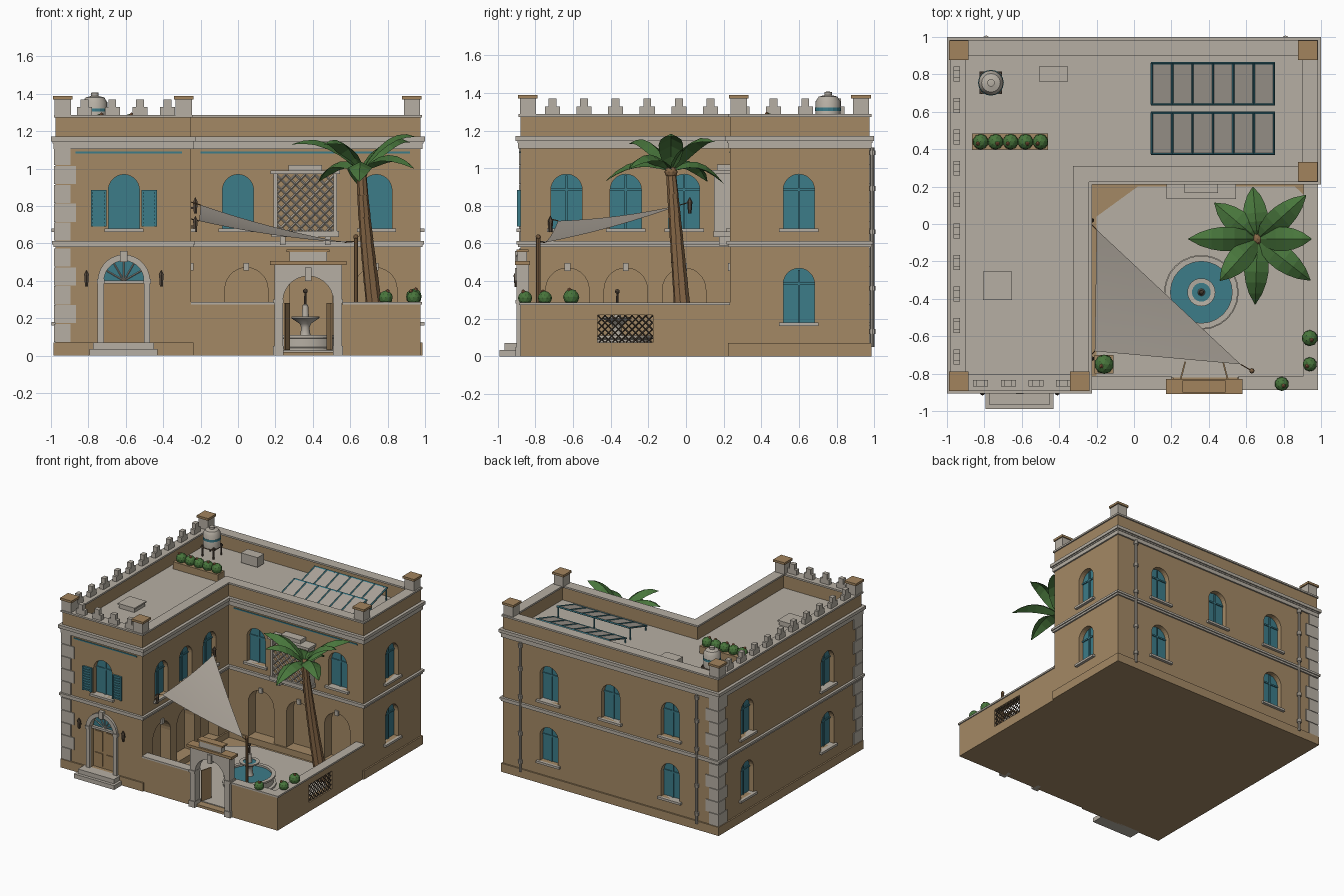
import bpy, bmesh, math
from mathutils import Vector, Matrix

if "Cube" in bpy.data.objects:
    bpy.data.objects.remove(bpy.data.objects["Cube"])

def material(name, *rgb):
    m = bpy.data.materials.new(name)
    m.use_nodes = True
    m.diffuse_color = (*rgb, 1)
    m.node_tree.nodes["Principled BSDF"].inputs["Base Color"].default_value = (*rgb, 1)
    return m

WALL = material("sand wall", .37, .25, .13)
STONE = material("pale stone", .47, .43, .37)
TEAL = material("teal", .045, .2, .25)
WOOD = material("warm wood", .36, .23, .11)
LEAF = material("leaf green", .065, .18, .045)
BARK = material("bark", .23, .13, .06)
METAL = material("dark bronze", .09, .065, .045)
CLOTH = material("grey cloth", .42, .38, .33)
FLOWER = material("terracotta", .35, .15, .07)

# wall planes: fixed axis, outward sign, offset
W, S, E, N, XI, YI = -.975, -.88, .975, .975, -.25, .235
FRONT, BACK, LEFT, RIGHT = (1, -1, S), (1, 1, N), (0, 1, E), (0, -1, W)
COURT_W, COURT_N, GARDEN = (0, 1, XI), (1, -1, YI), (0, 1, E)

def at(f, u, d, z):
    v = f[2] + f[1] * d
    return Vector((u, v, z)) if f[0] else Vector((v, u, z))

class Part:
    def __init__(self, name, mat):
        self.name, self.mat, self.bm = name, mat, bmesh.new()
    def box(self, x0, x1, y0, y1, z0, z1):
        m = Matrix.Translation(((x0 + x1) / 2, (y0 + y1) / 2, (z0 + z1) / 2))
        bmesh.ops.create_cube(self.bm, size=1, matrix=m @ Matrix.Diagonal((x1 - x0, y1 - y0, z1 - z0, 1)))
    def fbox(self, f, u, w, d0, d1, z0, z1):
        a, b = at(f, u - w / 2, d0, z0), at(f, u + w / 2, d1, z1)
        self.box(min(a.x, b.x), max(a.x, b.x), min(a.y, b.y), max(a.y, b.y), z0, z1)
    def prism(self, pts, vec):
        face = self.bm.faces.new([self.bm.verts.new(p) for p in pts])
        new = bmesh.ops.extrude_face_region(self.bm, geom=[face], use_keep_orig=True)["geom"]
        bmesh.ops.translate(self.bm, vec=vec, verts=[v for v in new if isinstance(v, bmesh.types.BMVert)])
    def fprism(self, f, pts, d0, d1):
        self.prism([at(f, u, d0, z) for u, z in pts], at(f, 0, d1, 0) - at(f, 0, d0, 0))
    def rod(self, a, b, r0, r1=None, seg=8):
        a, b = Vector(a), Vector(b)
        m = Matrix.Translation((a + b) / 2) @ (b - a).to_track_quat('Z', 'Y').to_matrix().to_4x4()
        bmesh.ops.create_cone(self.bm, cap_ends=True, segments=seg, radius1=r0,
                              radius2=r0 if r1 is None else r1, depth=(b - a).length, matrix=m)
    def ball(self, c, r, sub=2):
        bmesh.ops.create_icosphere(self.bm, subdivisions=sub, radius=r, matrix=Matrix.Translation(c))
    def lathe(self, x, y, profile, seg=24):
        vs = [self.bm.verts.new((x + r, y, z)) for r, z in profile]
        es = [self.bm.edges.new(p) for p in zip(vs, vs[1:])]
        bmesh.ops.spin(self.bm, geom=vs + es, cent=(x, y, 0), axis=(0, 0, 1), angle=math.tau, steps=seg)
        bmesh.ops.remove_doubles(self.bm, verts=self.bm.verts, dist=1e-5)
    def ring(self, o_out, o_in, z0, z1):
        loops = [[self.bm.verts.new((x, y, z)) for x, y in ell(o)]
                 for o, z in ((o_out, z0), (o_out, z1), (o_in, z1), (o_in, z0))]
        for a, b in zip(loops, loops[1:] + loops[:1]):
            for i in range(6):
                self.bm.faces.new((a[i], a[i - 1], b[i - 1], b[i]))
    def lattice(self, f, u0, u1, z0, z1, d, step, r):
        w, h = u1 - u0, z1 - z0
        for i in range(1, int((w + h) / step) + 1):
            c = i * step
            a, b = max(0, c - h), min(w, c)
            if b - a > .005:
                for s in (1, -1):
                    p = [(u0 + t if s > 0 else u1 - t, z0 + c - t) for t in (a, b)]
                    self.rod(at(f, p[0][0], d, p[0][1]), at(f, p[1][0], d, p[1][1]), r, seg=4)
    def done(self, smooth=False):
        bmesh.ops.recalc_face_normals(self.bm, faces=self.bm.faces)
        me = bpy.data.meshes.new(self.name)
        self.bm.to_mesh(me)
        self.bm.free()
        me.materials.append(self.mat)
        ob = bpy.data.objects.new(self.name, me)
        bpy.context.collection.objects.link(ob)
        if smooth:
            bpy.ops.object.select_all(action='DESELECT')
            ob.select_set(True)
            bpy.context.view_layer.objects.active = ob
            bpy.ops.object.shade_smooth_by_angle(angle=math.radians(40))
        return ob

def ell(o):
    return [(W - o, S - o), (XI + o, S - o), (XI + o, YI - o), (E + o, YI - o), (E + o, N + o), (W - o, N + o)]

def arc(u, z, r, n=14):
    return [(u + r * math.cos(math.pi * i / n), z + r * math.sin(math.pi * i / n)) for i in range(n + 1)]

def arch(u, z0, zs, r):
    return [(u - r, z0), (u + r, z0)] + arc(u, zs, r)

# main walls with window, niche and door recesses
UP, LOW = .68, .18
windows = [(FRONT, -.61, UP), (COURT_N, 0, UP), (COURT_N, .74, UP), (LEFT, .6, UP), (LEFT, .6, LOW)]
windows += [(COURT_W, y, UP) for y in (-.635, -.32, -.01)]
windows += [(BACK, x, UP) for x in (.56, 0, -.54)] + [(BACK, x, LOW) for x in (.56, -.54)]
windows += [(RIGHT, y, z) for y in (.6, -.44) for z in (UP, LOW)]
niches = [(COURT_N, x) for x in (.045, .39, .735)] + [(COURT_W, y) for y in (-.63, -.32, -.01)]
DOOR = -.61
body, cut = Part("main_walls", WALL), Part("wall_cutter", WALL)
body.prism([(x, y, 0) for x, y in ell(0)], (0, 0, 1.16))
glass, sills, keys = Part("window_panes", TEAL), Part("window_sills", STONE), Part("arch_keystones", STONE)
for f, u, z in windows:
    cut.fprism(f, arch(u, z, z + .205, .083), -.05, .03)
    glass.fprism(f, arch(u, z, z + .205, .085), -.052, -.04)
    glass.fbox(f, u, .012, -.045, -.032, z, z + .28)
    glass.fbox(f, u, .166, -.045, -.032, z + .2, z + .212)
    sills.fbox(f, u, .21, -.045, .022, z - .018, z)
for f, u in niches:
    cut.fprism(f, arch(u, .07, .355, .115), -.09, .03)
    keys.fbox(f, u, .03, -.01, .012, .455, .495)
cut.fprism(FRONT, arch(DOOR, .07, .4, .107), -.04, .03)
cutter, walls = cut.done(), body.done()
mod = walls.modifiers.new("openings", 'BOOLEAN')
mod.operation, mod.object, mod.solver = 'DIFFERENCE', cutter, 'EXACT'
carved = bpy.data.meshes.new_from_object(walls.evaluated_get(bpy.context.evaluated_depsgraph_get()))
walls.modifiers.clear()
walls.data = carved
bpy.data.objects.remove(cutter)
for p in (glass, sills, keys):
    p.done()

# plinth, parapet, mouldings and roof
p = Part("wall_plinth", WALL); p.ring(.012, -.01, 0, .07); p.done()
p = Part("parapet", WALL); p.ring(0, -.065, 1.15, 1.275); p.done()
p = Part("stone_mouldings", STONE)
for o, z0, z1 in ((.012, .58, .595), (.02, .595, .612), (.012, 1.105, 1.135), (.025, 1.145, 1.17), (.016, 1.135, 1.145)):
    p.ring(o, -.01, z0, z1)
p.ring(.01, -.075, 1.273, 1.287)
p.done()
p = Part("roof_deck", STONE); p.prism([(x, y, 1.155) for x, y in ell(-.03)], (0, 0, .012)); p.done()
posts, caps = Part("corner_piers", STONE), Part("pier_caps", WOOD)
for x, y in ((-.937, .93), (.93, .93), (.93, .28), (-.937, -.84), (-.29, -.84)):
    posts.box(x - .043, x + .043, y - .043, y + .043, 1.28, 1.37)
    caps.box(x - .052, x + .052, y - .052, y + .052, 1.37, 1.388)
posts.done(); caps.done()
p = Part("merlons", STONE)
for f, u in [(RIGHT, -.71 + .168 * i) for i in range(10)] + [(FRONT, -.82 + .148 * i) for i in range(4)]:
    p.fbox(f, u, .08, -.045, -.01, 1.28, 1.328)
    p.fbox(f, u, .042, -.045, -.01, 1.328, 1.37)
p.done()

# corner quoins, tile stripes, drainpipes
p = Part("corner_quoins", STONE)
for base in (.07, .612):
    for i in range(5):
        z, w = base + i * .101, (.11 if i % 2 else .08)
        v = .19 - w
        p.box(W - .008, W + w, S - .008, S + v, z + .002, z + .099)
        p.box(W - .008, W + w, N - v, N + .008, z + .002, z + .099)
p.done()
p = Part("tile_stripes", TEAL)
p.fbox(FRONT, -.585, .57, -.002, .005, 1.08, 1.09)
p.fbox(COURT_N, .36, 1.12, -.002, .005, 1.08, 1.09)
p.done()
p = Part("drainpipes", STONE)
for x in (-.79, .81):
    p.rod((x, N + .015, .05), (x, N + .015, 1.11), .011)
    for z in (.12, .35, .65, .88, 1.07):
        p.rod((x, N + .015, z), (x, N + .015, z + .025), .018)
p.done(True)

# front entrance
p = Part("door_surround", STONE)
p.fprism(FRONT, [(DOOR + .14, .05)] + arc(DOOR, .4, .14) + [(DOOR - .14, .05), (DOOR - .107, .05)]
         + arc(DOOR, .4, .107)[::-1] + [(DOOR + .107, .05)], -.02, .02)
p.fbox(FRONT, DOOR, .04, 0, .03, .5, .56)
p.fbox(FRONT, DOOR, .215, -.04, -.01, .385, .402)
for a in range(30, 180, 30):
    c, s = math.cos(math.radians(a)), math.sin(math.radians(a))
    p.rod(at(FRONT, DOOR, -.03, .4), at(FRONT, DOOR + .107 * c, -.03, .4 + .107 * s), .004, seg=4)
for s in (-1, 1):
    p.fbox(FRONT, DOOR + s * .125, .04, 0, .026, .385, .41)
p.box(-.795, -.43, -.99, S, 0, .035)
p.box(-.775, -.45, -.965, S, .035, .07)
p.done()
p = Part("fanlight", TEAL); p.fprism(FRONT, arch(DOOR, .395, .4, .107), -.041, -.033); p.done()
p = Part("front_door", WOOD)
p.fbox(FRONT, DOOR, .214, -.041, -.03, .07, .39)
for s in (-1, 1):
    for z0, z1 in ((.09, .19), (.21, .37)):
        p.fbox(FRONT, DOOR + s * .052, .07, -.03, -.022, z0, z1)
p.done()
p = Part("wall_lanterns", METAL)
for f, u, z in ((FRONT, -.81, .37), (FRONT, -.41, .37), (COURT_W, .02, .76), (COURT_W, -.72, .66)):
    p.rod(at(f, u, .022, z), at(f, u, .022, z + .06), .009, .014, 6)
    p.rod(at(f, u, .022, z + .06), at(f, u, .022, z + .085), .015, .002, 6)
    p.fbox(f, u, .01, 0, .022, z + .025, z + .035)
p.done()

# louvred shutters
p = Part("shutters", TEAL)
for u in (-.745, -.475):
    p.fbox(FRONT, u, .082, 0, .008, .69, .885)
    for s in (-1, 1):
        p.fbox(FRONT, u + s * .035, .012, 0, .018, .69, .885)
    for i in range(10):
        p.fbox(FRONT, u, .06, 0, .015, .695 + i * .02, .705 + i * .02)
p.done()

# projecting lattice bay
p = Part("lattice_bay_frame", STONE)
B = .36
for u, w, d, z0, z1 in ((B, .36, .09, .635, .665), (B, .37, .1, .97, .99), (B, .18, .07, .99, 1.02)):
    p.fbox(COURT_N, u, w, 0, d, z0, z1)
for s in (-1, 1):
    p.fbox(COURT_N, B + s * .16, .02, 0, .085, .66, .97)
    p.fbox(COURT_N, B + s * .12, .03, 0, .06, .59, .64)
p.lattice(COURT_N, B - .16, B + .16, .66, .97, .078, .052, .006)
p.done()
p = Part("lattice_bay_core", WALL); p.fbox(COURT_N, B, .31, 0, .07, .65, .975); p.done()

# courtyard floor and low walls
p = Part("courtyard_base", WALL)
p.box(XI, E, S, YI, 0, .02)
p.box(XI, .21, S, S + .06, 0, .272)
p.box(.55, E, S, S + .06, 0, .272)
for y0, y1, z0, z1 in ((S, -.47, 0, .272), (-.175, YI, 0, .272), (-.47, -.175, 0, .075), (-.47, -.175, .22, .272)):
    p.box(E - .06, E, y0, y1, z0, z1)
p.done()
p = Part("courtyard_paving", STONE)
p.prism([(x, y, .02) for x, y in ((-.2, -.82), (-.2, .04), (.02, .2), (.86, .2), (.915, .15), (.915, -.82))], (0, 0, .006))
p.done()
p = Part("low_wall_coping", STONE)
p.box(XI, .2, S - .008, S + .068, .272, .286)
p.box(.56, E + .008, S - .008, S + .068, .272, .286)
p.box(E - .068, E + .008, S + .068, YI, .272, .286)
p.done()
p = Part("garden_grille", METAL)
p.lattice(GARDEN, -.47, -.175, .075, .22, -.01, .036, .004)
p.done()

# gateway
G = .375
p = Part("gateway", STONE)
p.fprism(FRONT, [(G + .18, 0), (G + .18, .485), (G - .18, .485), (G - .18, 0), (G - .135, 0)]
         + arc(G, .29, .135)[::-1] + [(G + .135, 0)], -.045, .02)
for s in (-1, 1):
    p.fbox(FRONT, G + s * .16, .055, -.05, .027, 0, .05)
    p.fbox(FRONT, G + s * .16, .055, -.05, .027, .28, .3)
p.fbox(FRONT, G, .2, -.035, .015, .505, .555)
p.fbox(FRONT, G, .035, -.01, .03, .4, .47)
p.done()
p = Part("gateway_caps", WOOD)
p.fbox(FRONT, G, .41, -.05, .03, .485, .507)
p.fbox(FRONT, G, .23, -.042, .022, .555, .568)
p.done()
p = Part("gate_leaves", WOOD)
for s in (-1, 1):
    x = G + s * .13
    p.prism([(x, -.83, .03), (x - s * .025, -.735, .03), (x - s * .033, -.737, .03), (x - s * .008, -.832, .03)], (0, 0, .25))
p.done()

# fountain
FX, FY = .36, -.365
p = Part("fountain", STONE)
p.lathe(FX, FY, [(.2, .02), (.2, .04), (.18, .045), (.18, .09), (.195, .095), (.195, .11), (.165, .11), (.165, .06), (.05, .06),
                 (.03, .09), (.022, .15), (.03, .17), (.075, .2), (.075, .21), (.05, .208), (.05, .195), (.02, .195), (.015, .27), (0, .28)])
p.done(True)
p = Part("fountain_water", TEAL)
p.rod((FX, FY, .085), (FX, FY, .095), .166, seg=24)
p.rod((FX, FY, .198), (FX, FY, .204), .051, seg=24)
p.done()
p = Part("fountain_finial", METAL)
p.rod((FX, FY, .26), (FX, FY, .34), .008, .005)
p.ball((FX, FY, .345), .013)
p.done()

# shade sail with mast
A, Bc, C = Vector((-.2, -.03, .805)), Vector((-.21, -.68, .72)), Vector((.57, -.75, .605))
p = Part("shade_sail", CLOTH)
K, g = 8, {}
for i in range(K + 1):
    for j in range(K + 1 - i):
        a, b = i / K, j / K
        c = 1 - a - b
        g[i, j] = p.bm.verts.new(A * a + Bc * b + C * c - Vector((0, 0, .09 * (a * b + b * c + c * a) * .7)))
for i, j in g:
    if i + j < K:
        p.bm.faces.new((g[i, j], g[i + 1, j], g[i, j + 1]))
        if i + j < K - 1:
            p.bm.faces.new((g[i + 1, j], g[i + 1, j + 1], g[i, j + 1]))
p.done(True)
p = Part("sail_mast", BARK)
p.rod((.63, -.785, .02), (.63, -.785, .63), .011)
p.ball((.63, -.785, .635), .014)
for a, b in ((C, (.63, -.785, .61)), (A, (XI, .02, .82)), (Bc, (XI, -.72, .73))):
    p.rod(a, b, .003, seg=5)
p.done()

# palm tree
p = Part("palm_trunk", BARK)
path = [Vector((.66 + .1 * (1 - t) ** 1.3, -.08 + .08 * (1 - t), .02 + .96 * t)) for t in [i / 8 for i in range(9)]]
for i, (a, b) in enumerate(zip(path, path[1:])):
    p.rod(a, b, .05 - .0028 * i, .046 - .0028 * i)
p.ball(path[-1], .035)
p.done()
p = Part("palm_fronds", LEAF)
for deg, length, end in ((0, .29, 1.17), (42, .35, 1.14), (95, .28, .92), (140, .3, .93),
                         (180, .37, 1.13), (228, .3, 1.13), (268, .35, .93), (322, .36, 1.0)):
    d = Vector((math.cos(math.radians(deg)), math.sin(math.radians(deg)), 0))
    side, rows = Vector((-d.y, d.x, 0)), []
    for i in range(7):
        t = i / 6
        w = .004 + .062 * math.sin(math.pi * t ** .85) ** .8 if i < 6 else .002
        c = Vector((.66, -.08, .985 + (end - .985) * t + .32 * t * (1 - t))) + d * length * t
        rows.append([p.bm.verts.new(c + side * w * s - Vector((0, 0, abs(s) * w * .5))) for s in (-1, 0, 1)])
    for a, b in zip(rows, rows[1:]):
        for k in (0, 1):
            p.bm.faces.new((a[k], a[k + 1], b[k + 1], b[k]))
p.done()

# shrubs, pots and roof planter
shrubs, blooms, pots = Part("shrubs", LEAF), Part("blossoms", FLOWER), Part("planters", WALL)
spots = [(-.82 + .08 * i, .44, 1.25, .042) for i in range(5)]
spots += [(.79, -.855, .31, .038), (.94, -.75, .31, .038), (.94, -.61, .315, .043), (-.16, -.75, .17, .052)]
for i, (x, y, z, r) in enumerate(spots):
    shrubs.ball((x, y, z), r)
    blooms.ball((x + (.01 if i % 2 else -.015), y - .01, z + r * .9), .012, 1)
pots.box(-.865, -.46, .395, .485, 1.16, 1.225)
pots.box(-.21, -.11, -.8, -.7, .02, .14)
for q in (shrubs, blooms, pots):
    q.done()

# water tank
TX, TY = -.765, .755
p = Part("water_tank", STONE)
p.lathe(TX, TY, [(0, 1.25), (.066, 1.25), (.066, 1.355), (.05, 1.38), (.02, 1.388), (.02, 1.405), (0, 1.408)], 16)
p.done(True)
p = Part("tank_band", TEAL); p.rod((TX, TY, 1.305), (TX, TY, 1.322), .069, seg=16); p.done()
p = Part("tank_stand", METAL)
for sx in (-1, 1):
    for sy in (-1, 1):
        p.rod((TX + sx * .05, TY + sy * .05, 1.16), (TX + sx * .05, TY + sy * .05, 1.26), .007, seg=6)
p.box(TX - .06, TX + .06, TY - .06, TY + .06, 1.238, 1.25)
p.done()

# roof hatch and cooling unit
p = Part("roof_boxes", STONE)
p.box(-.505, -.355, .76, .845, 1.175, 1.255)
p.box(-.8, -.66, -.4, -.26, 1.16, 1.195)
p.box(-.807, -.653, -.407, -.253, 1.195, 1.207)
p.done()

# tilted solar panels
panels, frames = Part("solar_panels", CLOTH), Part("solar_frames", TEAL)
for y0, y1 in ((.64, .86), (.375, .595)):
    low, high = 1.195, 1.262
    panels.prism([(.09, y0, low), (.755, y0, low), (.755, y1, high), (.09, y1, high)], (0, 0, .006))
    for i in range(7):
        x = .095 + .109 * i
        frames.rod((x, y0, low + .006), (x, y1, high + .006), .006, seg=4)
        if i % 3 == 0:
            frames.rod((x, y1 - .01, 1.16), (x, y1 - .01, high), .006, seg=4)
            frames.rod((x, y0 + .01, 1.16), (x, y0 + .01, low), .006, seg=4)
    for y, z in ((y0, low), (y1, high)):
        frames.rod((.09, y, z + .004), (.755, y, z + .004), .007, seg=4)
panels.done(); frames.done()
